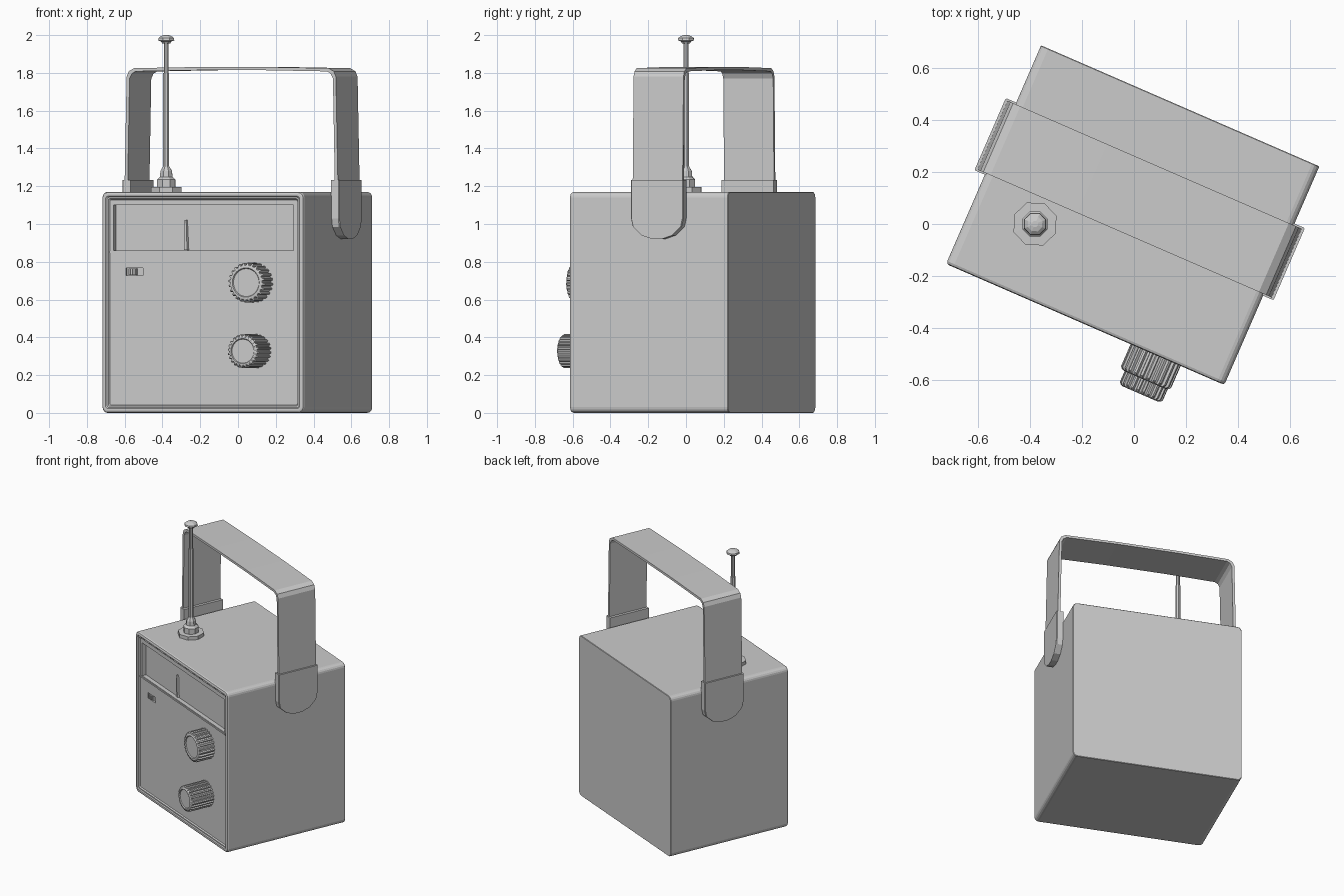
import bpy, bmesh
from math import sin, cos, pi, radians
from mathutils import Matrix, Vector

if "Cube" in bpy.data.objects:
    bpy.data.objects.remove(bpy.data.objects["Cube"])

# The whole radio is built straight (u right, v back, z up), then turned by M
M = Matrix.Translation((-0.005, 0.034, 0)) @ Matrix.Rotation(radians(-23.5), 4, 'Z')
W, D, H = 0.5825, 0.4575, 1.17


def finish(name, bm, smooth=None):
    bmesh.ops.recalc_face_normals(bm, faces=bm.faces)
    me = bpy.data.meshes.new(name)
    bm.to_mesh(me)
    bm.free()
    me.transform(M)
    ob = bpy.data.objects.new(name, me)
    bpy.context.collection.objects.link(ob)
    if smooth:
        bpy.ops.object.select_all(action='DESELECT')
        ob.select_set(True)
        bpy.context.view_layer.objects.active = ob
        bpy.ops.object.shade_smooth_by_angle(angle=radians(smooth))
    return ob


def loft(name, rings, smooth=None):
    """Closed solid through rings with equal point counts."""
    bm = bmesh.new()
    loops = [[bm.verts.new(p) for p in r] for r in rings]
    n = len(loops[0])
    for a, b in zip(loops, loops[1:]):
        for i in range(n):
            j = (i + 1) % n
            bm.faces.new((a[i], a[j], b[j], b[i]))
    bm.faces.new(loops[0])
    bm.faces.new(loops[-1])
    return finish(name, bm, smooth)


def box(name, u, v, z):
    return loft(name, [[(u[0], y, z[0]), (u[1], y, z[0]), (u[1], y, z[1]), (u[0], y, z[1])] for y in v])


def rounded_rect(inset, v, radius=0.03, seg=4):
    r = max(radius - inset * 0.6, 0.006)
    w, h = W - inset - r, H / 2 - inset - r
    pts = []
    for k, (sx, sz) in enumerate(((1, 1), (-1, 1), (-1, -1), (1, -1))):
        for i in range(seg + 1):
            a = (k + i / seg) * pi / 2
            pts.append((sx * w + r * cos(a), v, H / 2 + sz * h + r * sin(a)))
    return pts


def cut(target, cutter):
    cutter.hide_render = True
    mod = target.modifiers.new('cut', 'BOOLEAN')
    mod.operation = 'DIFFERENCE'
    mod.solver = 'EXACT'
    mod.object = cutter
    bpy.context.view_layer.objects.active = target
    bpy.ops.object.modifier_apply(modifier=mod.name)
    bpy.data.objects.remove(cutter)


# Case with raised front rim and recessed front panel
PANEL = -D + 0.014
case = loft('case', [rounded_rect(i, v) for i, v in (
    (0.003, D), (0, D - 0.003), (0, -D + 0.012), (0.004, -D + 0.003), (0.012, -D),
    (0.022, -D), (0.028, -D + 0.006), (0.036, -D + 0.006), (0.042, PANEL))])

# Dial window and switch slot
FLOOR = PANEL + 0.03
cut(case, box('window_cutter', (-0.52, 0.52), (-D - 0.1, FLOOR), (0.86, 1.10)))
cut(case, box('slot_cutter', (-0.448, -0.35), (-D - 0.1, PANEL + 0.012), (0.727, 0.767)))
box('lower_panel_edge', (-0.54, 0.54), (PANEL - 0.005, PANEL + 0.005), (0.846, 0.857))

# Dial needle, tapering upward
loft('dial_needle', [[(-0.113 - w, FLOOR + 0.002, z), (-0.113 + w, FLOOR + 0.002, z),
                      (-0.113 + w * 0.6, FLOOR - 0.012, z), (-0.113 - w * 0.6, FLOOR - 0.012, z)]
                     for z, w in ((0.862, 0.015), (1.02, 0.007))])

# Slide switch with grip ridges
box('slide_switch', (-0.435, -0.388), (PANEL, PANEL + 0.014), (0.73, 0.764))
for i in range(3):
    u = -0.43 + i * 0.015
    box('switch_ridge', (u, u + 0.007), (PANEL - 0.006, PANEL + 0.002), (0.732, 0.762))


# Ribbed knobs
def knob(name, u, z, R, end):
    def ring(v, r, depth):
        pts = []
        for t in range(24):
            for f, lo in ((0, 1), (0.35, 1), (0.5, 0), (0.85, 0)):
                a = 2 * pi * (t + f) / 24
                q = r - depth * lo
                pts.append((u + q * cos(a), v, z + q * sin(a)))
        return pts
    t = R * 0.1
    loft(name, [ring(PANEL + 0.004, R, t), ring(end + 0.012, R, t), ring(end + 0.004, R * 0.93, t * 0.6),
                ring(end, R * 0.82, 0), ring(end, R * 0.74, 0),
                ring(end + 0.006, R * 0.7, 0)], 30)


knob('upper_knob', 0.295, 0.69, 0.105, -0.562)
knob('lower_knob', 0.3, 0.327, 0.09, -0.618)

# Carrying strap: half path mirrored, then given thickness and width
V0, V1 = -0.077, 0.211
half = [((0.616, 1.0), (0.598, 1.0)), ((0.616, 1.2), (0.598, 1.2)), ((0.604, 1.78), (0.587, 1.77)),
        ((0.592, 1.808), (0.574, 1.796)), ((0.562, 1.825), (0.553, 1.808)), ((0.2, 1.831), (0.2, 1.814))]
path = half + [((-a[0], a[1]), (-b[0], b[1])) for a, b in reversed(half)]
loft('carry_strap', [[(o[0], V0, o[1]), (o[0], V1, o[1]), (i[0], V1, i[1]), (i[0], V0, i[1])]
                     for o, i in path])

# Strap end mounts with rounded lower end
vc, hw = 0.067, 0.151
side = [(1, 1.232), (1, 1.03), (0.93, 0.985), (0.6, 0.94), (0.2, 0.921)]
outline = side + [(-y, z) for y, z in reversed(side)]
for name, s in (('left_strap_mount', -1), ('right_strap_mount', 1)):
    loft(name, [[(s * u, vc + y * (hw - e), z) for y, z in outline]
                for u, e in ((0.578, 0), (0.621, 0), (0.626, 0.004))])

# Telescopic antenna, eight-sided
base = M.inverted() @ Vector((-0.38, 0, 0))


def turned(name, profile):
    loft(name, [[(base.x + r * cos(k * pi / 4), base.y + r * sin(k * pi / 4), z) for k in range(8)]
                for r, z in profile])


turned('antenna_base', [(0.088, 1.165), (0.088, 1.195), (0.052, 1.196), (0.052, 1.235),
                        (0.036, 1.25), (0.033, 1.28), (0.018, 1.305), (0.012, 1.306)])
turned('antenna_rod', [(0.017, 1.29), (0.017, 1.8), (0.013, 1.8), (0.013, 1.965)])
turned('antenna_tip', [(0.022, 1.955), (0.03, 1.967), (0.046, 1.972), (0.044, 1.984), (0.03, 1.995), (0.012, 2.0)])
